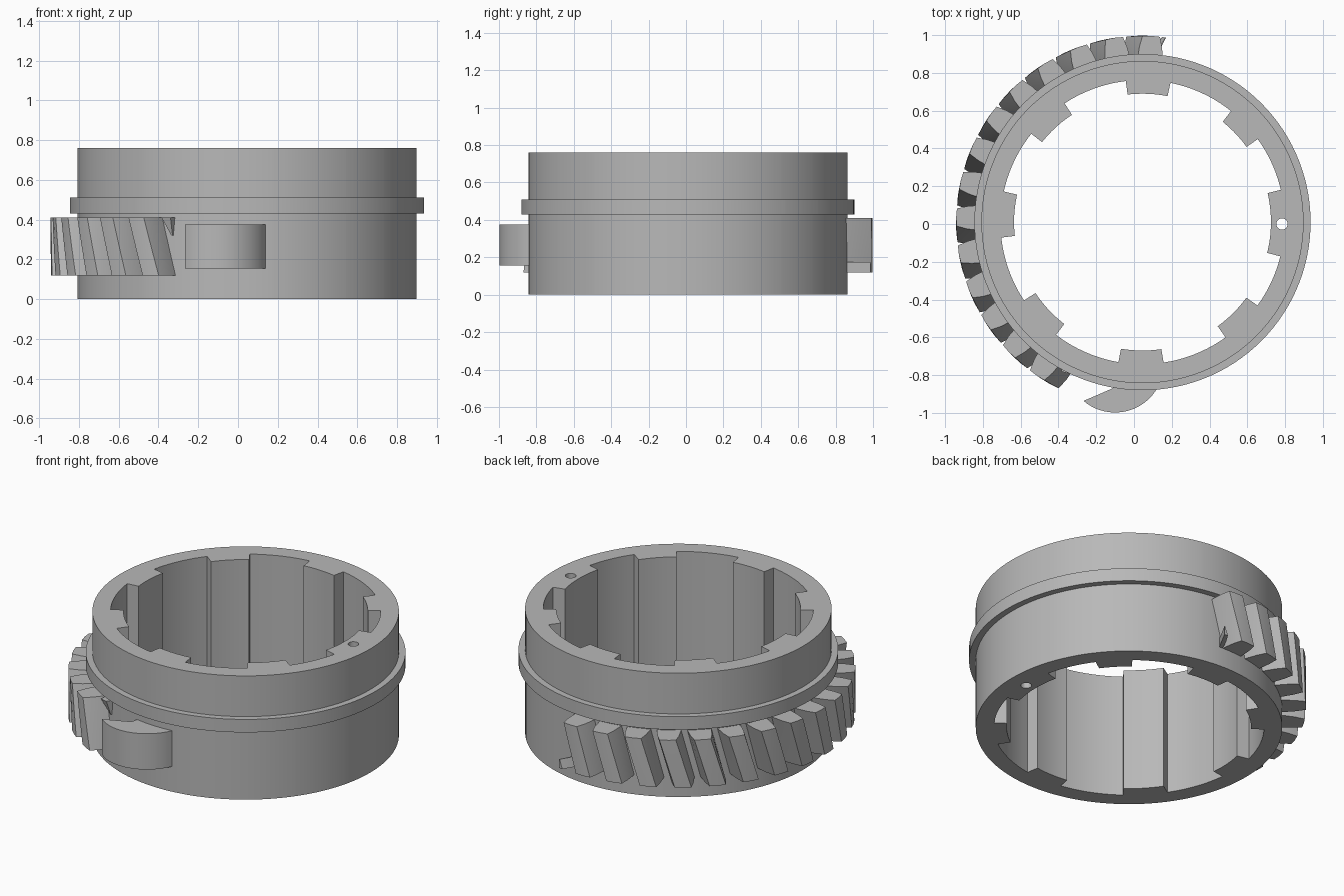
import bpy, bmesh
from math import radians, cos, sin, atan2

cube = bpy.data.objects.get("Cube")
if cube:
    bpy.data.objects.remove(cube)

CX, CY = 0.045, 0.01          # ring axis
R_BODY, R_FLANGE, R_SPLINE, R_BORE = 0.853, 0.89, 0.68, 0.752
R_TIP, R_ROOT = 0.985, 0.84

steel = bpy.data.materials.new("steel grey")
steel.use_nodes = True
GREY = (0.48, 0.48, 0.48, 1)
steel.diffuse_color = GREY
steel.node_tree.nodes["Principled BSDF"].inputs["Base Color"].default_value = GREY


def polar(r, deg, z):
    a = radians(deg)
    return (CX + r * cos(a), CY + r * sin(a), z)


def finish(name, bm, angle=25):
    bmesh.ops.recalc_face_normals(bm, faces=bm.faces)
    mesh = bpy.data.meshes.new(name)
    bm.to_mesh(mesh)
    bm.free()
    mesh.materials.append(steel)
    obj = bpy.data.objects.new(name, mesh)
    bpy.context.collection.objects.link(obj)
    bpy.ops.object.select_all(action='DESELECT')
    obj.select_set(True)
    bpy.context.view_layer.objects.active = obj
    bpy.ops.object.shade_smooth_by_angle(angle=radians(angle))
    return obj


def loft(bm, sections):
    """Skin a stack of equal-sized outlines and cap both ends."""
    rows = [[bm.verts.new(p) for p in s] for s in sections]
    n = len(rows[0])
    for lo, hi in zip(rows, rows[1:]):
        for i in range(n):
            j = (i + 1) % n
            bm.faces.new((lo[i], lo[j], hi[j], hi[i]))
    bm.faces.new(rows[0][::-1])
    bm.faces.new(rows[-1])


# Flanged ring with internal splines: (centre, half width) in degrees
splines = [(-0.4, 13.5), (43.6, 7.8), (87.7, 9), (132.4, 9.1),
           (176.9, 9.3), (223, 9.5), (269.4, 9.1), (314.9, 9.1)]


def bore_radius(deg):
    for mid, half in splines:
        if abs((deg - mid + 180) % 360 - 180) <= half:
            return R_SPLINE
    return R_BORE


edges = [mid + s * half for mid, half in splines for s in (-1, 1)]
angles = [e % 360 + d for e in edges for d in (-0.05, 0.05)]
angles += [a for a in range(0, 360, 3)
           if all(abs((a - e + 180) % 360 - 180) > 0.6 for e in edges)]
angles.sort()

bm = bmesh.new()
columns = []
for a in angles:
    r = bore_radius(a)
    profile = [(r, 0), (R_BODY, 0), (R_BODY, 0.43), (R_FLANGE, 0.43),
               (R_FLANGE, 0.51), (R_BODY, 0.51), (R_BODY, 0.76), (r, 0.76)]
    columns.append([bm.verts.new(polar(pr, a, pz)) for pr, pz in profile])
for k, col in enumerate(columns):
    nxt = columns[(k + 1) % len(columns)]
    for i in range(len(col)):
        j = (i + 1) % len(col)
        bm.faces.new((col[i], nxt[i], nxt[j], col[j]))
ring = finish("splined_ring", bm)

# Small through hole in the wide spline
bpy.ops.mesh.primitive_cylinder_add(vertices=24, radius=0.03, depth=1.2,
                                    location=(0.784, 0, 0.38))
cutter = bpy.context.object
cutter.name = "hole_cutter"
cutter.hide_render = True
cutter.data.materials.append(steel)
cut = ring.modifiers.new("hole", 'BOOLEAN')
cut.operation, cut.solver, cut.object = 'DIFFERENCE', 'EXACT', cutter
bpy.context.view_layer.objects.active = ring
bpy.ops.object.modifier_apply(modifier="hole")
bpy.data.objects.remove(cutter)

# Helical gear teeth around part of the ring
Z0, Z1, TWIST, PITCH, FIRST = 0.12, 0.41, 5.0, 11.4, 238
flank = [(R_ROOT, 4.7), (0.875, 4.3), (0.93, 3.7), (R_TIP, 2.7)]
outline = [(r, -h) for r, h in flank] + [(R_TIP + 0.002, 0)] + \
          [(r, h) for r, h in reversed(flank)]
bm = bmesh.new()
for k in range(14):
    mid = FIRST - k * PITCH
    sections = []
    for s in range(7):
        t = s / 6
        turn = mid + TWIST * (0.5 - t)
        sections.append([polar(r, turn + h, Z0 + t * (Z1 - Z0)) for r, h in outline])
    loft(bm, sections)
finish("gear_teeth", bm)

# Cut-off remnants of the next tooth at each end
bm = bmesh.new()
low = [(R_ROOT, 88), (R_ROOT, 86.5), (R_TIP, 82.7), (R_TIP, 84), (0.92, 86)]
high = [(R_ROOT, 87.2), (R_ROOT, 86.6), (R_TIP, 82.7), (R_TIP, 82.9), (0.92, 84.8)]
loft(bm, [[polar(r, a, Z0) for r, a in low], [polar(r, a, 0.175) for r, a in high]])
low = [(R_ROOT, 244), (0.86, 243.8), (0.86, 244.2), (R_ROOT, 244.5)]
high = [(R_ROOT, 240), (0.9, 241.5), (0.89, 244.4), (R_ROOT, 245)]
loft(bm, [[polar(r, a, 0.32) for r, a in low], [polar(r, a, Z1) for r, a in high]])
finish("tooth_remnants", bm)

# Rounded stop lug on the front
KX, KY, KR = -0.1, -0.74, 0.258
start, end = atan2(-0.934 - KY, -0.265 - KX), atan2(-0.84 - KY, 0.14 - KX)
lug = []
for i in range(21):
    a = start + (end - start) * i / 20
    lug.append((KX + KR * cos(a), KY + KR * sin(a)))
lug += [(0.1, -0.8), (-0.1, -0.8), (-0.113, -0.87)]
bm = bmesh.new()
loft(bm, [[(x, y, z) for x, y in lug] for z in (0.155, 0.375)])
finish("stop_lug", bm)
